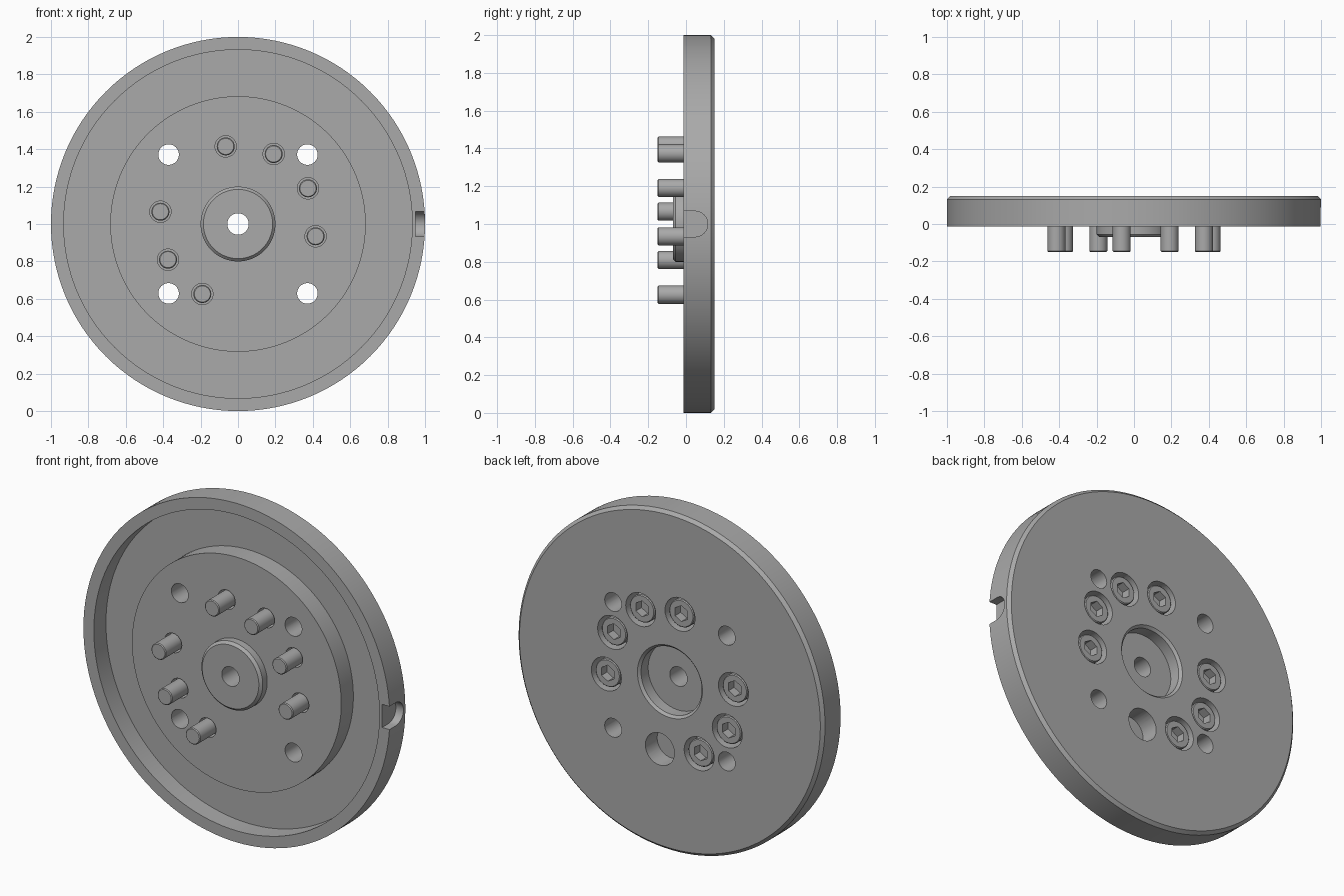
import bpy, bmesh
from math import sin, cos, pi, radians

cube = bpy.data.objects.get("Cube")
if cube:
    bpy.data.objects.remove(cube, do_unlink=True)

FRONT, BACK, CZ = -0.013, 0.15, 1.0


def make_material(name, value):
    mat = bpy.data.materials.new(name)
    mat.use_nodes = True
    color = (value, value, value, 1)
    mat.diffuse_color = color
    bsdf = next(n for n in mat.node_tree.nodes if n.type == 'BSDF_PRINCIPLED')
    bsdf.inputs["Base Color"].default_value = color
    return mat


steel = make_material("steel_grey", 0.4)


def lathe(bm, profile, segs, x=0, z=0, closed=False):
    """Revolve (radius, y) points around an axis parallel to y."""
    rings = [[bm.verts.new((x + r * sin(2 * pi * i / segs), y, z + r * cos(2 * pi * i / segs)))
              for i in range(segs)] for r, y in profile]
    pairs = list(zip(rings, rings[1:]))
    if closed:
        pairs.append((rings[-1], rings[0]))
    for a, b in pairs:
        for i in range(segs):
            j = (i + 1) % segs
            bm.faces.new((a[i], a[j], b[j], b[i]))


def rod(bm, r, y0, y1, segs, x=0, z=0):
    lathe(bm, [(0, y0), (r, y0), (r, y1), (0, y1)], segs, x, z)


def finish(bm, name):
    bmesh.ops.remove_doubles(bm, verts=bm.verts, dist=1e-5)
    bmesh.ops.recalc_face_normals(bm, faces=bm.faces)
    mesh = bpy.data.meshes.new(name)
    bm.to_mesh(mesh)
    bm.free()
    mesh.materials.append(steel)
    obj = bpy.data.objects.new(name, mesh)
    bpy.context.collection.objects.link(obj)
    return obj


def activate(obj):
    bpy.ops.object.select_all(action='DESELECT')
    obj.select_set(True)
    bpy.context.view_layer.objects.active = obj


def cut(obj, cutter):
    activate(obj)
    mod = obj.modifiers.new("cut", 'BOOLEAN')
    mod.operation, mod.solver, mod.object = 'DIFFERENCE', 'EXACT', cutter
    bpy.ops.object.modifier_apply(modifier=mod.name)
    bpy.data.objects.remove(cutter, do_unlink=True)
    bpy.ops.object.shade_smooth_by_angle(angle=radians(30))


# Plate: rim, ring groove, raised hub, boss, bore and rear recess
bm = bmesh.new()
lathe(bm, [
    (0.057, -0.07), (0.185, -0.07), (0.2, -0.055), (0.2, FRONT),
    (0.683, FRONT), (0.683, 0.1), (0.932, 0.1), (0.932, FRONT),
    (1.0, FRONT), (1.0, 0.132), (0.982, BACK),
    (0.212, BACK), (0.198, 0.136), (0.198, 0.07), (0.057, 0.07),
], 128, closed=True)
plate = finish(bm, "plate")

# Screw positions on the bolt circle, plus one blind hole
BOLT_R, SEAT = 0.42, 0.04
screw_spots = [(BOLT_R * cos(radians(a)), BOLT_R * sin(radians(a)))
               for a in (-9, 27, 63, 99, 171, 207, 243)]
blind = radians(279)

# Holes in the plate
bm = bmesh.new()
for x, z in screw_spots:
    lathe(bm, [(0, -0.1), (0.057, -0.1), (0.057, SEAT), (0.098, SEAT), (0.098, 0.3), (0, 0.3)],
          32, x, z)
rod(bm, 0.095, SEAT, 0.3, 32, BOLT_R * cos(blind), BOLT_R * sin(blind))
for sx in (-1, 1):
    for sz in (-1, 1):
        rod(bm, 0.055, -0.1, 0.3, 32, sx * 0.371, sz * 0.371)

# Round-ended notch in the rim
w, yc = 0.068, 0.047
outline = [(-0.1, w), (-0.1, -w)] + [
    (yc + w * cos(-pi / 2 + pi * i / 16), w * sin(-pi / 2 + pi * i / 16)) for i in range(17)]
ends = [[bm.verts.new((x, y, z)) for y, z in outline] for x in (0.95, 1.1)]
for end in ends:
    bm.faces.new(end)
for i in range(len(outline)):
    j = (i + 1) % len(outline)
    bm.faces.new((ends[0][i], ends[0][j], ends[1][j], ends[1][i]))
cut(plate, finish(bm, "hole_cutter"))
plate.location.z = CZ

# Socket head screw with a chamfered tip and a hexagonal socket
bm = bmesh.new()
lathe(bm, [(0, -0.15), (0.043, -0.15), (0.048, -0.145), (0.048, SEAT), (0.081, SEAT),
           (0.081, 0.132), (0.076, 0.137), (0, 0.137)], 32)
screw = finish(bm, "screw")
bm = bmesh.new()
rod(bm, 0.047, 0.085, 0.3, 6)
cut(screw, finish(bm, "socket_cutter"))

for n, (x, z) in enumerate(screw_spots):
    obj = screw if n == 0 else screw.copy()
    if n:
        bpy.context.collection.objects.link(obj)
    obj.name = f"screw_{n + 1}"
    obj.location = (x, 0, CZ + z)
